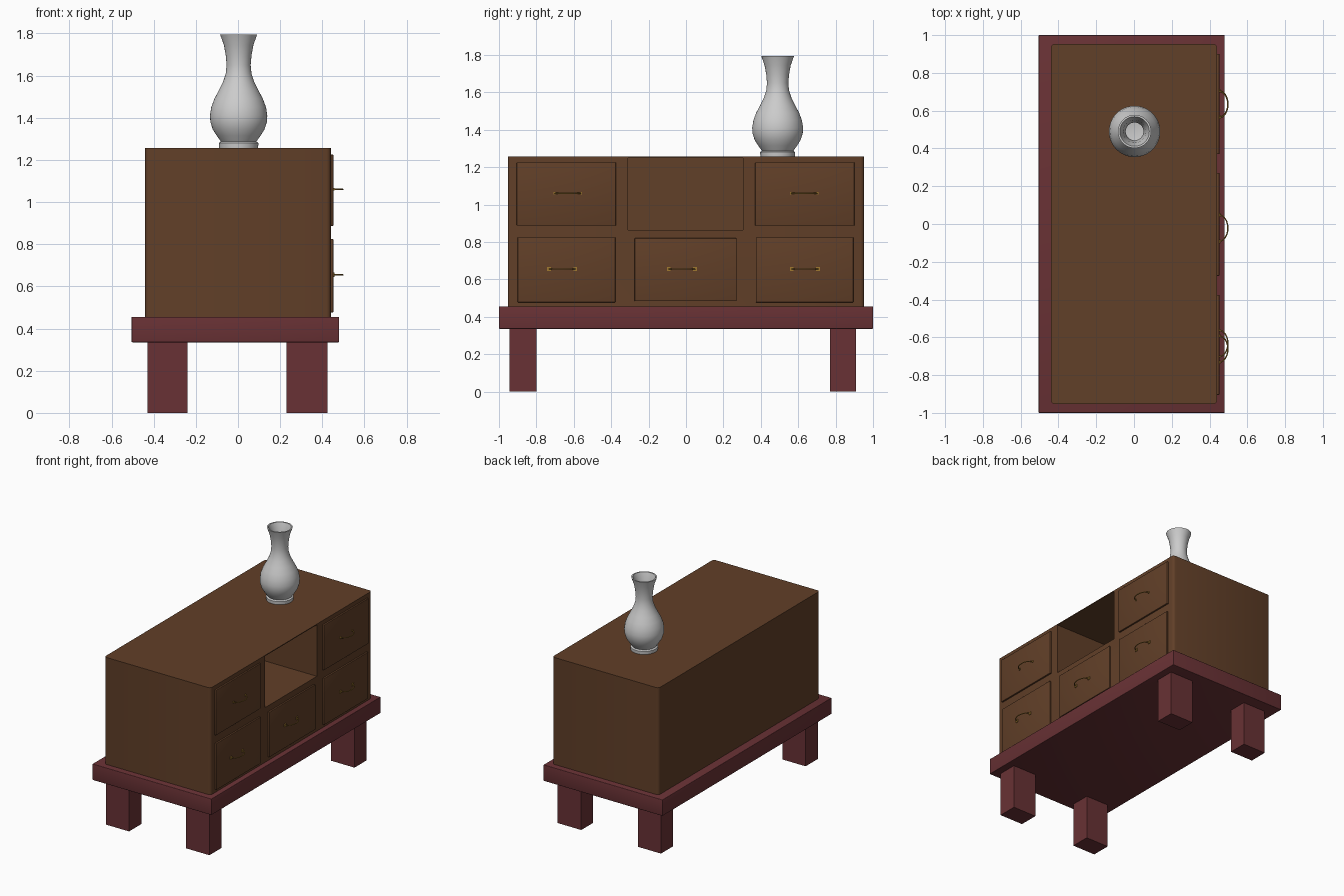
import bpy, bmesh, math

if "Cube" in bpy.data.objects:
    bpy.data.objects.remove(bpy.data.objects["Cube"])


def material(name, rgb):
    m = bpy.data.materials.new(name)
    m.diffuse_color = (*rgb, 1)
    m.use_nodes = True
    m.node_tree.nodes["Principled BSDF"].inputs["Base Color"].default_value = m.diffuse_color
    return m


WOOD = material("brown_wood", (0.12, 0.05, 0.021))
RED = material("red_wood", (0.14, 0.031, 0.035))
BRASS = material("brass", (0.35, 0.19, 0.03))


def finish(name, bm, mat=None, smooth=False):
    me = bpy.data.meshes.new(name)
    bmesh.ops.recalc_face_normals(bm, faces=bm.faces)
    bm.to_mesh(me)
    bm.free()
    ob = bpy.data.objects.new(name, me)
    bpy.context.collection.objects.link(ob)
    if mat:
        me.materials.append(mat)
    if smooth:
        bpy.ops.object.select_all(action='DESELECT')
        ob.select_set(True)
        bpy.context.view_layer.objects.active = ob
        bpy.ops.object.shade_smooth_by_angle(angle=math.radians(35))
    return ob


def box(name, xr, yr, zr, mat, bevel=0, axis=None):
    """Box from ranges; bevels all edges, or only those along one axis."""
    bm = bmesh.new()
    bmesh.ops.create_cube(bm, size=1)
    for v in bm.verts:
        for i, (a, b) in enumerate((xr, yr, zr)):
            v.co[i] = a if v.co[i] < 0 else b
    if bevel:
        edges = [e for e in bm.edges if axis is None or
                 abs(e.verts[0].co[axis] - e.verts[1].co[axis]) > 1e-5]
        bmesh.ops.bevel(bm, geom=edges, offset=bevel, segments=3,
                        profile=0.5, affect='EDGES')
    return finish(name, bm, mat, bool(bevel))


# Base slab and four legs
box("base_slab", (-0.505, 0.48), (-1, 1), (0.335, 0.456), RED, 0.004)
for sx, xr in (("left", (-0.43, -0.24)), ("right", (0.23, 0.425))):
    for sy, yr in (("front", (-0.945, -0.80)), ("back", (0.77, 0.91))):
        box(f"{sy}_{sx}_leg", xr, yr, (0, 0.336), RED)

# Cabinet with an open compartment
cabinet = box("cabinet", (-0.44, 0.44), (-0.953, 0.953), (0.456, 1.256), WOOD, 0.02, 2)
cutter = box("compartment_cutter", (-0.42, 0.6), (-0.31, 0.305), (0.865, 1.25), WOOD)
cutter.hide_render = True
mod = cabinet.modifiers.new("compartment", 'BOOLEAN')
mod.object = cutter
mod.operation = 'DIFFERENCE'
mod.solver = 'EXACT'
bpy.context.view_layer.objects.active = cabinet
bpy.ops.object.modifier_apply(modifier=mod.name)
bpy.data.objects.remove(cutter)


# Arched pull handle with mounting plates
def handle(name, yc, z, plate):
    cu = bpy.data.curves.new(name, 'CURVE')
    cu.dimensions = '3D'
    cu.bevel_depth = 0.0035
    cu.bevel_resolution = 2
    cu.use_fill_caps = True
    n = 12
    sp = cu.splines.new('POLY')
    sp.points.add(n)
    for i, p in enumerate(sp.points):
        a = math.pi * i / n
        p.co = (0.45 + 0.047 * math.sin(a), yc - 0.07 * math.cos(a), z, 1)
    cu.materials.append(BRASS)
    bpy.context.collection.objects.link(bpy.data.objects.new(name, cu))
    for side, s in (("near", -1), ("far", 1)):
        y = yc + s * 0.07
        box(f"{name}_{side}_plate", (0.448, 0.458), (y - plate, y + plate),
            (z - plate, z + plate), BRASS)


# Drawers: name, y range, z range, handle centre y, handle z, plate half size
DRAWERS = (
    ("upper_left", (-0.905, -0.375), (0.887, 1.225), -0.632, 1.06, 0.006),
    ("upper_right", (0.37, 0.90), (0.887, 1.225), 0.632, 1.06, 0.006),
    ("lower_left", (-0.90, -0.378), (0.477, 0.825), -0.662, 0.655, 0.01),
    ("lower_middle", (-0.275, 0.27), (0.483, 0.82), -0.022, 0.655, 0.01),
    ("lower_right", (0.373, 0.895), (0.477, 0.825), 0.636, 0.655, 0.01),
)
for name, yr, zr, hy, hz, plate in DRAWERS:
    box(name + "_drawer", (0.425, 0.452), yr, zr, WOOD, 0.003)
    handle(name + "_handle", hy, hz, plate)

# Vase: spun profile, outside up and inside down
OUTER = ((0, 1.256), (0.092, 1.256), (0.094, 1.28), (0.084, 1.287), (0.104, 1.315),
         (0.123, 1.345), (0.134, 1.38), (0.136, 1.41), (0.130, 1.45), (0.115, 1.49),
         (0.094, 1.53), (0.074, 1.57), (0.061, 1.61), (0.057, 1.65), (0.061, 1.695),
         (0.070, 1.745), (0.088, 1.795))
INNER = ((0.078, 1.795), (0.060, 1.745), (0.047, 1.65), (0.052, 1.61), (0.085, 1.53),
         (0.120, 1.45), (0.124, 1.39), (0.09, 1.315), (0, 1.29))
bm = bmesh.new()
vs = [bm.verts.new((r, 0, z)) for r, z in OUTER + INNER]
es = [bm.edges.new(p) for p in zip(vs, vs[1:])]
bmesh.ops.spin(bm, geom=vs + es, cent=(0, 0, 0), axis=(0, 0, 1),
               angle=math.tau, steps=48, use_duplicate=False)
bmesh.ops.remove_doubles(bm, verts=bm.verts, dist=1e-5)
vase = finish("vase", bm, None, True)
vase.location = (0.003, 0.49, 0)
